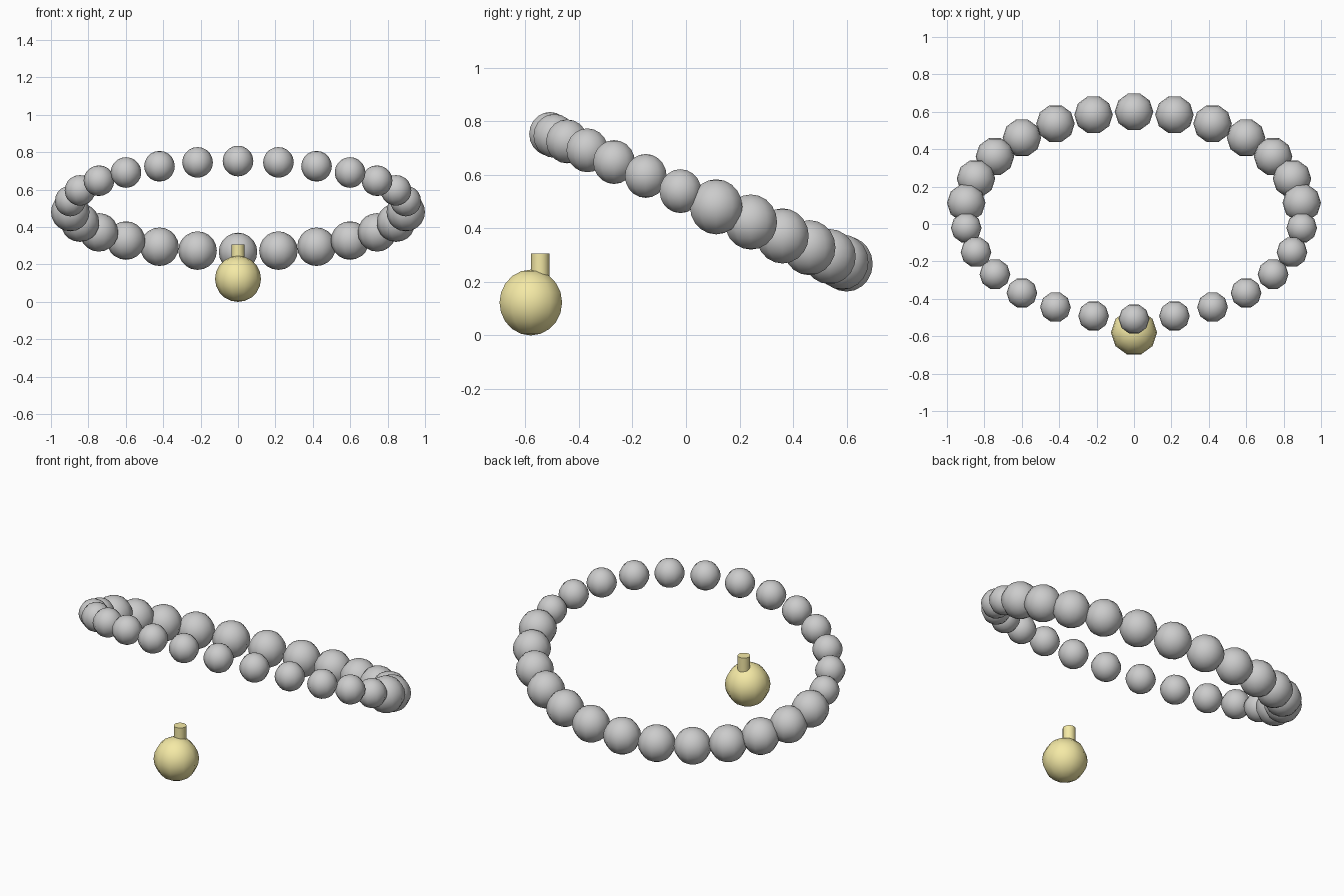
import bpy
from math import sin, cos, pi, radians

if "Cube" in bpy.data.objects:
    bpy.data.objects.remove(bpy.data.objects["Cube"])


def material(name, color):
    mat = bpy.data.materials.new(name)
    mat.diffuse_color = (*color, 1)
    mat.use_nodes = True
    mat.node_tree.nodes["Principled BSDF"].inputs["Base Color"].default_value = mat.diffuse_color
    return mat


gold = material("pale_gold", (0.91, 0.82, 0.38))
pearl = material("pearl", (0.87, 0.865, 0.845))


def finish(name, mat):
    obj = bpy.context.object
    obj.name = name
    obj.data.materials.append(mat)
    bpy.ops.object.shade_smooth_by_angle(angle=radians(50))


def ball(name, radius, loc, mat):
    # Ten-sided ball with corners pointing along x
    bpy.ops.mesh.primitive_uv_sphere_add(segments=10, ring_count=10, radius=radius,
                                         location=loc, rotation=(0, 0, pi / 2))
    finish(name, mat)


# Tilted ring of beads: large ones on the low back half, small ones in front
COUNT = 26
for i in range(COUNT):
    a = 2 * pi * i / COUNT
    large = cos(a) > 0
    ball("large_bead" if large else "small_bead",
         0.103 if large else 0.082,
         (0.9035 * sin(a), 0.046 + 0.554 * cos(a), 0.51 - 0.243 * cos(a)), pearl)

# Hanging pendant ball
ball("pendant_ball", 0.123, (0, -0.58, 0.123), gold)

# Short stem on top of the pendant
bpy.ops.mesh.primitive_cylinder_add(vertices=16, radius=0.0345, depth=0.107,
                                    location=(0, -0.545, 0.2535))
finish("pendant_stem", gold)
